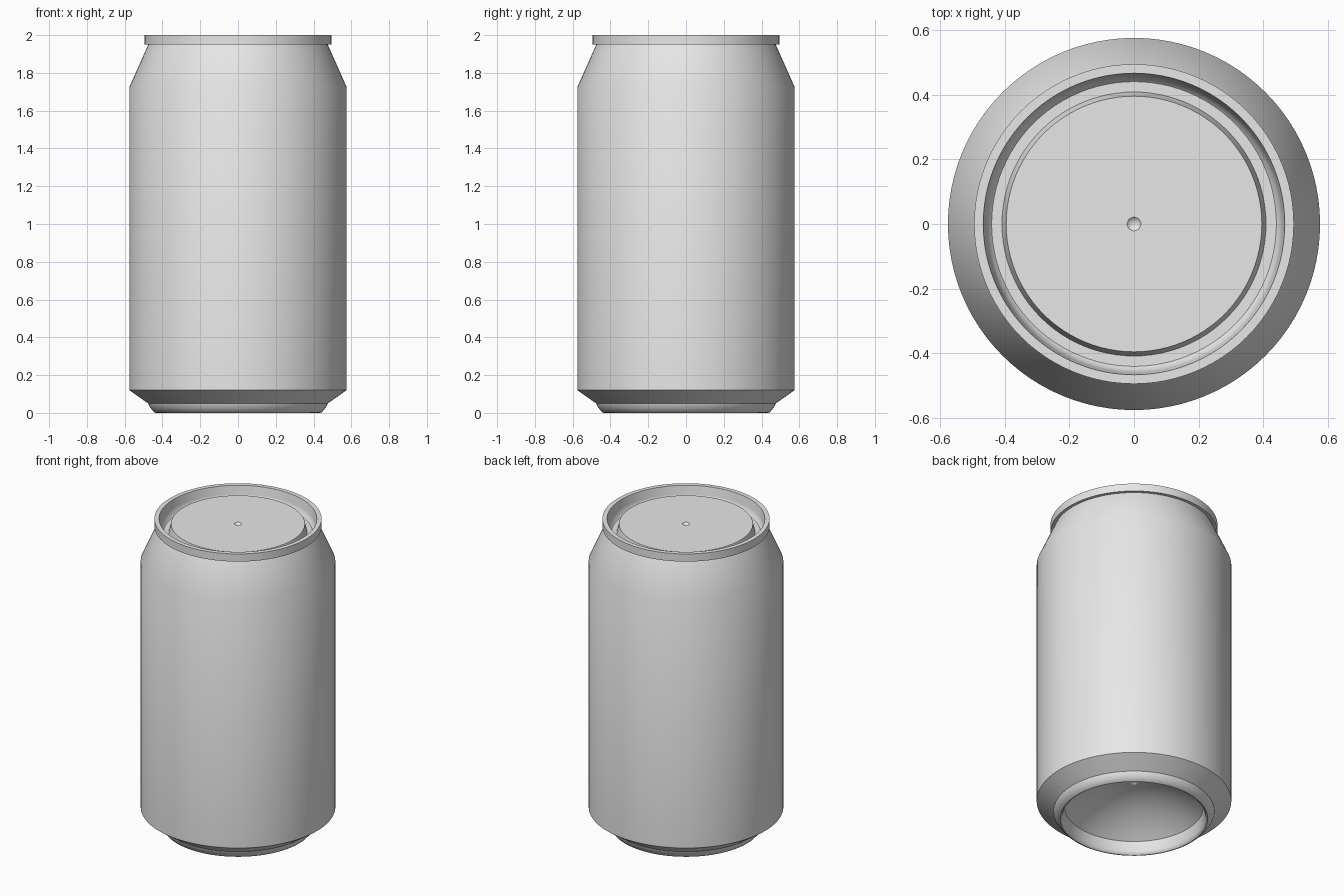
import bpy
import math

cube = bpy.data.objects.get("Cube")
if cube:
    bpy.data.objects.remove(cube, do_unlink=True)

SEGMENTS = 96

metal = bpy.data.materials.new("plain grey metal")
metal.use_nodes = True
GREY = (0.8, 0.8, 0.8, 1.0)
metal.diffuse_color = GREY
metal.node_tree.nodes["Principled BSDF"].inputs["Base Color"].default_value = GREY


def lathe(name, profile, smooth_angle=30):
    """Revolve (radius, height) points around z; the outside is on the right of the path."""
    verts, rings, faces = [], [], []
    for r, z in profile:
        count = 1 if r == 0 else SEGMENTS
        start = len(verts)
        for i in range(count):
            a = math.tau * i / SEGMENTS
            verts.append((r * math.cos(a), r * math.sin(a), z))
        rings.append([start + i % count for i in range(SEGMENTS)])
    for low, high in zip(rings, rings[1:]):
        for i in range(SEGMENTS):
            j = (i + 1) % SEGMENTS
            corners = (low[i], low[j], high[j], high[i])
            faces.append(tuple(dict.fromkeys(corners)))
    mesh = bpy.data.meshes.new(name)
    mesh.from_pydata(verts, [], faces)
    mesh.materials.append(metal)
    obj = bpy.data.objects.new(name, mesh)
    bpy.context.collection.objects.link(obj)
    bpy.ops.object.select_all(action="DESELECT")
    obj.select_set(True)
    bpy.context.view_layer.objects.active = obj
    bpy.ops.object.shade_smooth_by_angle(angle=math.radians(smooth_angle))
    return obj


# Hollow domed underside with a small centre dimple
dome = [(0, 0.26)]
for k in range(13):
    r = 0.02 + 0.39 * k / 12
    dome.append((r, 0.245 - 0.165 * (r / 0.41) ** 2))
lathe("base_dome", dome)

# Standing ring around the dome
lathe("base_foot", [(0.41, 0.08), (0.42, 0.02), (0.427, 0.005), (0.435, 0),
                    (0.443, 0.002), (0.46, 0.022), (0.473, 0.042), (0.475, 0.05)], 40)

# Side wall with lower chamfer and tapered shoulder
lathe("body", [(0.475, 0.05), (0.575, 0.12), (0.575, 1.725), (0.475, 1.95)])

# Seamed rim at the top
lathe("rim", [(0.475, 1.95), (0.494, 1.95), (0.494, 2), (0.466, 2),
              (0.457, 1.945)])

# Lid with a sunken groove, raised panel and centre dimple
lathe("lid", [(0.457, 1.945), (0.45, 1.92), (0.44, 1.91), (0.408, 1.91),
              (0.395, 1.967), (0.021, 1.967), (0, 1.945)])
